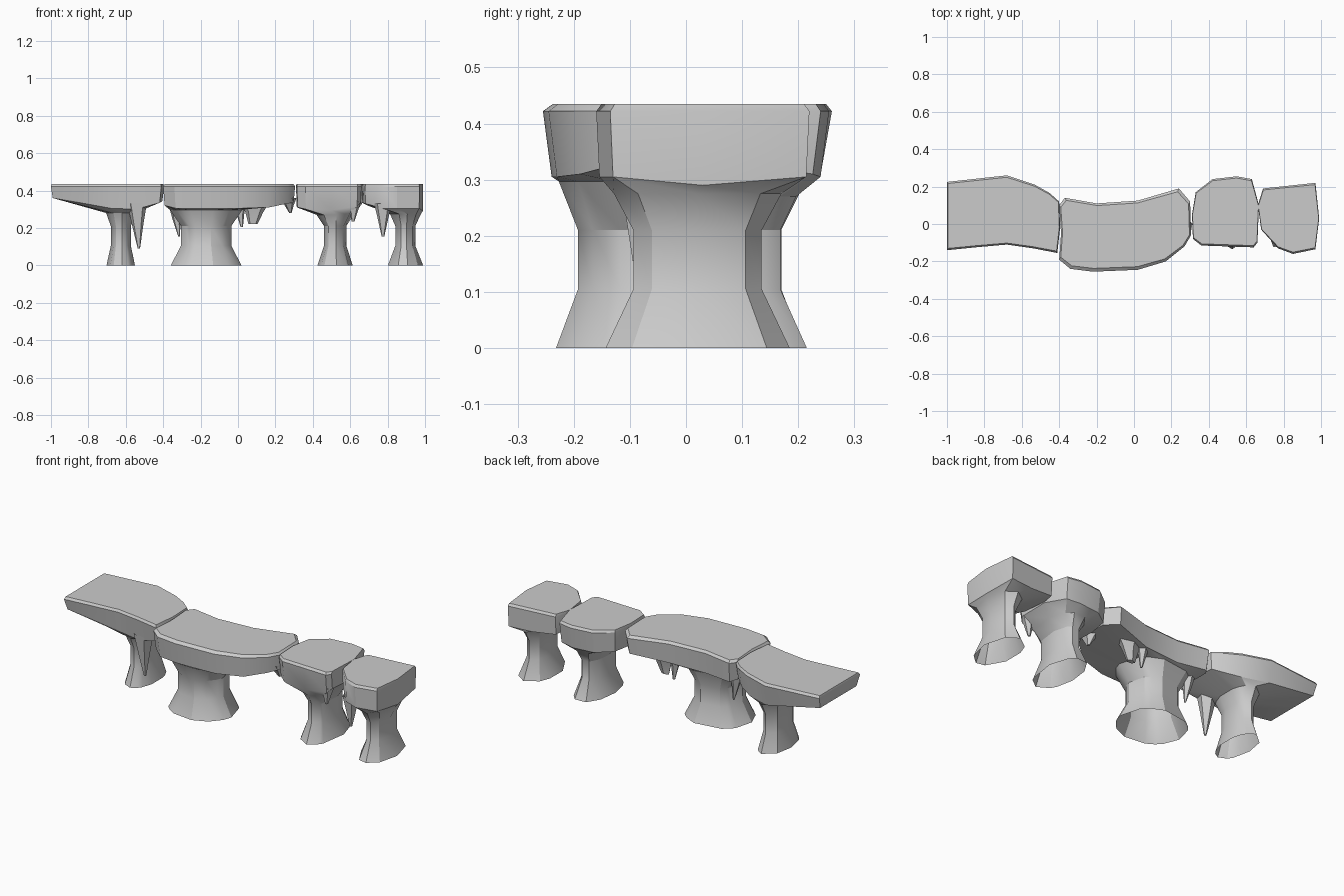
import bpy, bmesh, math

if "Cube" in bpy.data.objects:
    bpy.data.objects.remove(bpy.data.objects["Cube"])


def finish(name, bm, angle=28):
    bmesh.ops.recalc_face_normals(bm, faces=bm.faces)
    mesh = bpy.data.meshes.new(name)
    bm.to_mesh(mesh)
    bm.free()
    ob = bpy.data.objects.new(name, mesh)
    bpy.context.collection.objects.link(ob)
    bpy.ops.object.select_all(action='DESELECT')
    ob.select_set(True)
    bpy.context.view_layer.objects.active = ob
    bpy.ops.object.shade_smooth_by_angle(angle=math.radians(angle))
    return ob


def bridge_section(name, outline, centre, base, waist, flare, under=0.95, top=0.95):
    """Loft from slab top, round the rim, under the slab and down an oval pillar.
    outline: (x, y, underside z); base/waist: (rx, ry); flare: (rx, ry, z)."""
    xs, ys = [p[0] for p in outline], [p[1] for p in outline]
    mx, my = (min(xs) + max(xs)) / 2, (min(ys) + max(ys)) / 2
    sx, sy = max(xs) - mx, max(ys) - my
    cx, cy = centre
    angles = [math.atan2((y - my) / sy, (x - mx) / sx) for x, y, _ in outline]

    def scaled(s, z=None):
        return [(mx + (x - mx) * (1 - (1 - s) * 0.3), my + (y - my) * s, zb if z is None else z)
                for x, y, zb in outline]

    def oval(rx, ry, z):
        return [(cx + rx * math.cos(a), cy + ry * math.sin(a), z) for a in angles]

    rings = [scaled(top, 0.435), scaled(1, 0.422), scaled(under),
             oval(*flare), oval(*waist, 0.21), oval(*waist, 0.105), oval(*base, 0)]
    bm = bmesh.new()
    loops = [[bm.verts.new(p) for p in ring] for ring in rings]
    n = len(outline)
    bm.faces.new(loops[0])
    for a, b in zip(loops, loops[1:]):
        for i in range(n):
            j = (i + 1) % n
            bm.faces.new((a[i], a[j], b[j], b[i]))
    return finish(name, bm)


def spike(name, x, y, top, tip, rx, ry, lean=0.0, blunt=0.12):
    """Five-sided hanging rock spike."""
    bm = bmesh.new()
    loops = []
    for z, s, dx in ((top, 1, 0), (top * 0.55 + tip * 0.45, 0.6, lean * 0.3), (tip, blunt, lean)):
        loops.append([bm.verts.new((x + dx + rx * s * math.cos(k * math.tau / 5 + 0.3),
                                    y + ry * s * math.sin(k * math.tau / 5 + 0.3), z))
                      for k in range(5)])
    for a, b in zip(loops, loops[1:]):
        for i in range(5):
            bm.faces.new((a[i], a[(i + 1) % 5], b[(i + 1) % 5], b[i]))
    bm.faces.new(loops[-1])
    return finish(name, bm, 15)


# Long left slab, tapering to a thin end
bridge_section("left_slab_and_pillar",
               [(-1, -.14, .36), (-.85, -.125, .335), (-.68, -.11, .305), (-.54, -.13, .30),
                (-.41, -.155, .335), (-.395, -.02, .345), (-.40, .12, .34), (-.45, .165, .32),
                (-.53, .21, .305), (-.68, .26, .305), (-1, .225, .36), (-1, .05, .36)],
               (-.625, .06), (.078, .15), (.055, .11), (.08, .145, .28), under=.9)

# Large middle slab on the broad pillar
bridge_section("middle_slab_and_pillar",
               [(-.40, -.19, .32), (-.34, -.24, .305), (-.22, -.255, .305), (.02, -.245, .305),
                (.17, -.2, .31), (.27, -.12, .33), (.305, -.06, .335), (.30, .12, .335),
                (.24, .19, .33), (.02, .125, .31), (-.2, .11, .305), (-.37, .14, .31),
                (-.40, .10, .32), (-.39, -.05, .32)],
               (-.17, -.065), (.19, .17), (.135, .13), (.195, .165, .297), under=.93, top=.92)

# Third slab
bridge_section("third_slab_and_pillar",
               [(.315, -.08, .31), (.36, -.115, .30), (.5, -.12, .295), (.64, -.125, .315),
                (.66, -.1, .335), (.668, .1, .33), (.63, .24, .31), (.55, .255, .305),
                (.42, .24, .305), (.33, .17, .31), (.31, .05, .31)],
               (.52, .045), (.095, .18), (.06, .13), (.1, .16, .27), under=.92)

# Small right end slab
bridge_section("right_slab_and_pillar",
               [(.68, -.03, .33), (.77, -.13, .305), (.85, -.16, .305), (.97, -.135, .305),
                (.99, .03, .29), (.97, .22, .305), (.83, .205, .305), (.69, .19, .32),
                (.662, .1, .335)],
               (.893, .02), (.097, .165), (.055, .115), (.085, .15, .275), under=.97)

# Hanging spikes: x, y, top, tip, rx, ry, lean
spikes = [(-.54, -.08, .33, .09, .055, .05, .01, .12), (-.335, .02, .33, .155, .04, .04, .02, .12),
          (.01, .08, .33, .205, .035, .03, .01, .2), (.09, .07, .34, .22, .085, .05, -.01, .3),
          (.27, -.02, .36, .28, .045, .07, .01, .15), (.62, -.08, .34, .235, .04, .035, -.005, .2),
          (.775, -.09, .33, .155, .05, .04, .0, .15)]
for k, s in enumerate(spikes):
    spike("hanging_spike_%d" % (k + 1), *s)
